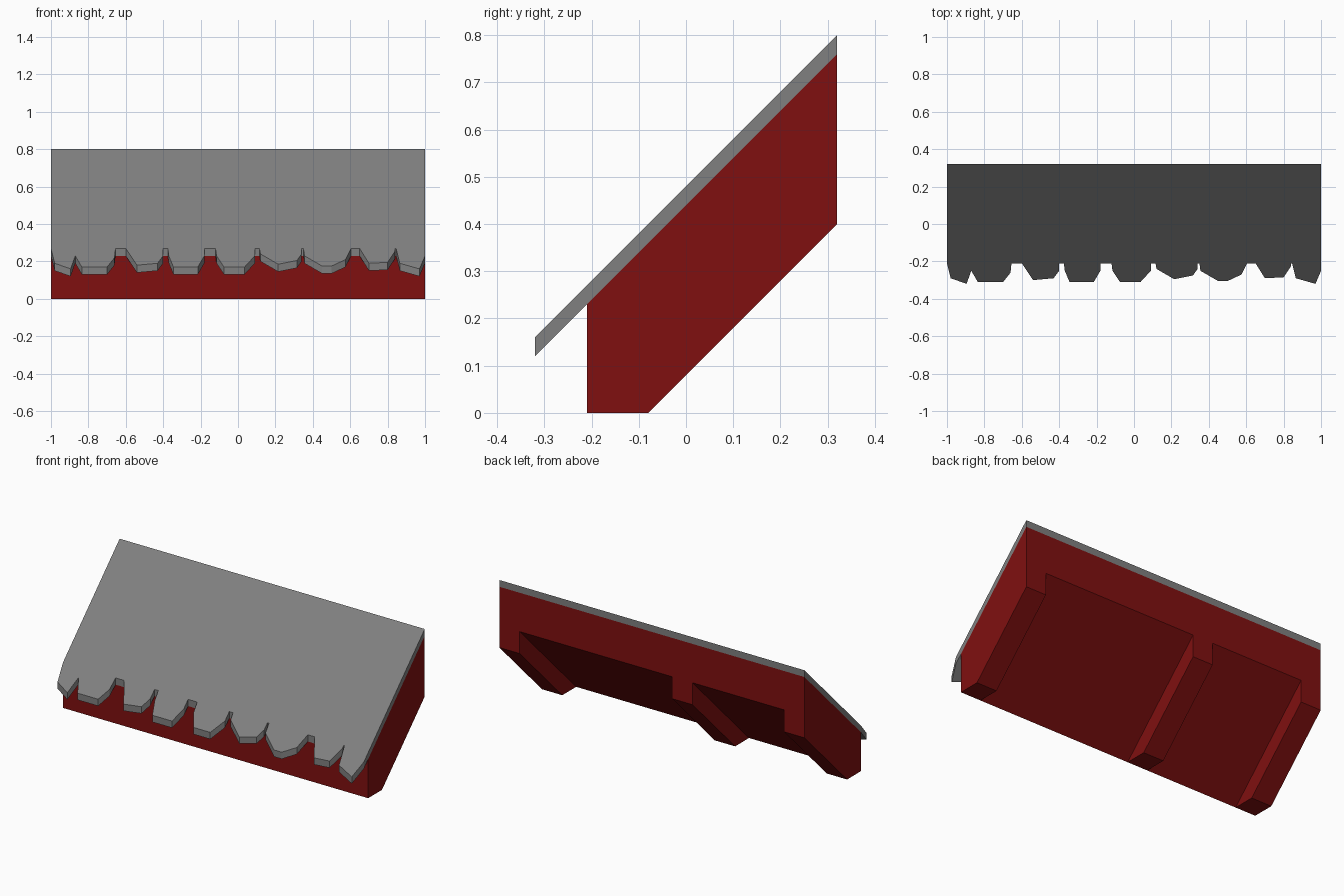
import bpy
import bmesh
from mathutils import Vector

default_cube = bpy.data.objects.get("Cube")
if default_cube:
    bpy.data.objects.remove(default_cube, do_unlink=True)


def make_material(name, color):
    material = bpy.data.materials.new(name)
    material.use_nodes = True
    material.diffuse_color = color
    shader = material.node_tree.nodes["Principled BSDF"]
    shader.inputs["Base Color"].default_value = color
    return material


red = make_material("dark red", (0.216, 0.005, 0.005, 1))
grey = make_material("mid grey", (0.216, 0.216, 0.216, 1))


def make_prism(name, outline, offset, material):
    """Extrude a closed outline by an offset into a flat-sided solid."""
    bm = bmesh.new()
    base = bm.faces.new([bm.verts.new(point) for point in outline])
    result = bmesh.ops.extrude_face_region(bm, geom=[base], use_keep_orig=True)
    moved = [item for item in result["geom"] if isinstance(item, bmesh.types.BMVert)]
    bmesh.ops.translate(bm, verts=moved, vec=Vector(offset))
    bmesh.ops.recalc_face_normals(bm, faces=bm.faces)
    mesh = bpy.data.meshes.new(name)
    bm.to_mesh(mesh)
    bm.free()
    mesh.materials.append(material)
    obj = bpy.data.objects.new(name, mesh)
    bpy.context.collection.objects.link(obj)
    return obj


def make_beam(name, profile, x_start, x_end):
    """Run a side profile (y, z) along x."""
    outline = [(x_start, y, z) for y, z in profile]
    return make_prism(name, outline, (x_end - x_start, 0, 0), red)


FRONT, BACK = -0.21, 0.32
SHEET_BOTTOM, SHEET_THICKNESS = 0.44, 0.04


def make_sheet(name, plan):
    """Lay a plan outline (x, y) on the sloping roof plane and thicken it."""
    outline = [(x, y, y + SHEET_BOTTOM) for x, y in plan]
    return make_prism(name, outline, (0, 0, SHEET_THICKNESS), grey)


# Sloping roof body
body_profile = [(FRONT, 0), (BACK, BACK - FRONT),
                (BACK, BACK + SHEET_BOTTOM), (FRONT, FRONT + SHEET_BOTTOM)]
make_beam("roof_body", body_profile, -1, 1)

# Three support ribs under the body
rib_profile = [(FRONT, 0), (-0.08, 0), (BACK, 0.4), (BACK, BACK - FRONT)]
RIB_WIDTH = 0.133
for name, start in (("right_rib", -1), ("middle_rib", -2 * RIB_WIDTH),
                    ("left_rib", 1 - RIB_WIDTH)):
    make_beam(name, rib_profile, start, start + RIB_WIDTH)

# Main covering sheet
make_sheet("roof_sheet", [(-1, FRONT), (1, FRONT), (1, BACK), (-1, BACK)])

# Ragged front edge: each tooth lists x and overhang depth in hundredths
teeth = [
    [(-100, 0), (-98, 8), (-89.5, 11), (-87, 4), (-86, 0)],
    [(-87, 0), (-87, 4), (-83.5, 10), (-70, 10), (-66, 5), (-65.5, 0)],
    [(-60, 0), (-54, 9), (-43, 8), (-40, 4), (-40, 0)],
    [(-37.5, 0), (-37, 4), (-34.5, 10), (-21.5, 10), (-18, 4), (-18, 0)],
    [(-12, 0), (-11.5, 4), (-7.5, 10), (3.5, 10), (9, 4), (9, 0)],
    [(11.5, 0), (12, 3), (21.5, 8.5), (31.5, 6.5), (34, 3), (34, 0)],
    [(35, 0), (35.5, 4), (45, 9.5), (50, 9.5), (57.5, 6), (60.5, 0)],
    [(65, 0), (70, 8), (80, 7.5), (84, 1.5), (84, 0)],
    [(84.5, 0), (86.5, 8), (97, 11), (100, 4), (100, 0)],
]
for index, tooth in enumerate(teeth):
    plan = [(x / 100, FRONT - depth / 100) for x, depth in tooth]
    make_sheet(f"edge_tooth_{index + 1}", plan)
